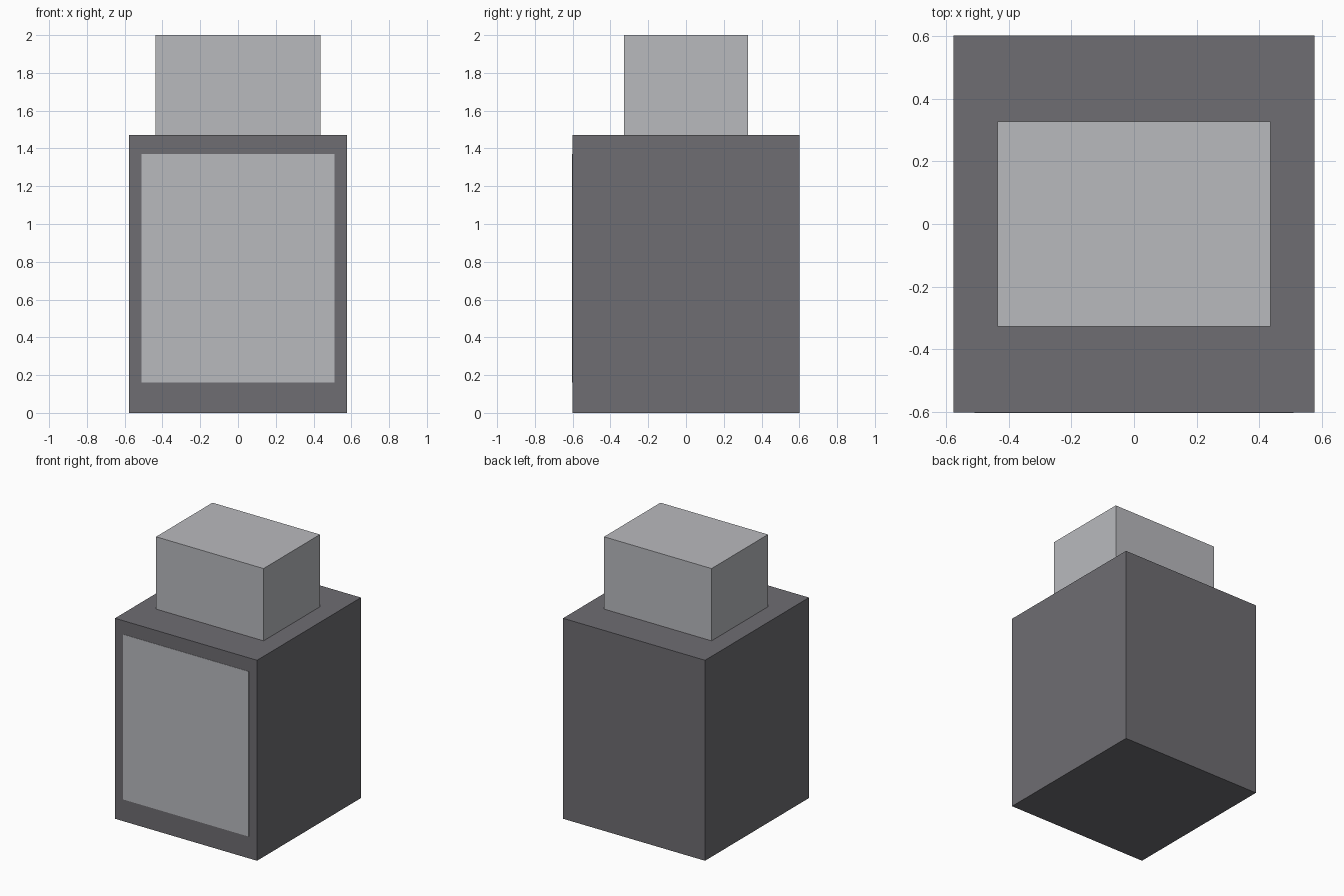
import bpy

default_cube = bpy.data.objects.get("Cube")
if default_cube:
    bpy.data.objects.remove(default_cube, do_unlink=True)


def make_material(name, rgb):
    mat = bpy.data.materials.new(name)
    mat.use_nodes = True
    colour = (*rgb, 1.0)
    mat.diffuse_color = colour
    mat.node_tree.nodes["Principled BSDF"].inputs["Base Color"].default_value = colour
    return mat


def make_box(name, low, high, mat):
    """Box between two opposite corners."""
    centre = [(a + b) / 2 for a, b in zip(low, high)]
    bpy.ops.mesh.primitive_cube_add(size=1, location=centre)
    obj = bpy.context.object
    obj.name = name
    obj.scale = [b - a for a, b in zip(low, high)]
    bpy.ops.object.transform_apply(location=False, rotation=False, scale=True)
    obj.data.materials.append(mat)
    return obj


dark_grey = make_material("dark grey", (0.156, 0.153, 0.168))
light_grey = make_material("light grey", (0.485, 0.491, 0.515))

SHOULDER = 1.47   # height of the body
FRONT = -0.602    # front plane of the body

# Main body and the narrower block on top
make_box("body", (-0.576, FRONT, 0), (0.576, -FRONT, SHOULDER), dark_grey)
make_box("cap", (-0.436, -0.327, SHOULDER), (0.436, 0.327, 2), light_grey)

# Thin panel on the front face
make_box("front_panel", (-0.51, FRONT - 0.002, 0.16), (0.51, FRONT + 0.002, 1.37), light_grey)
